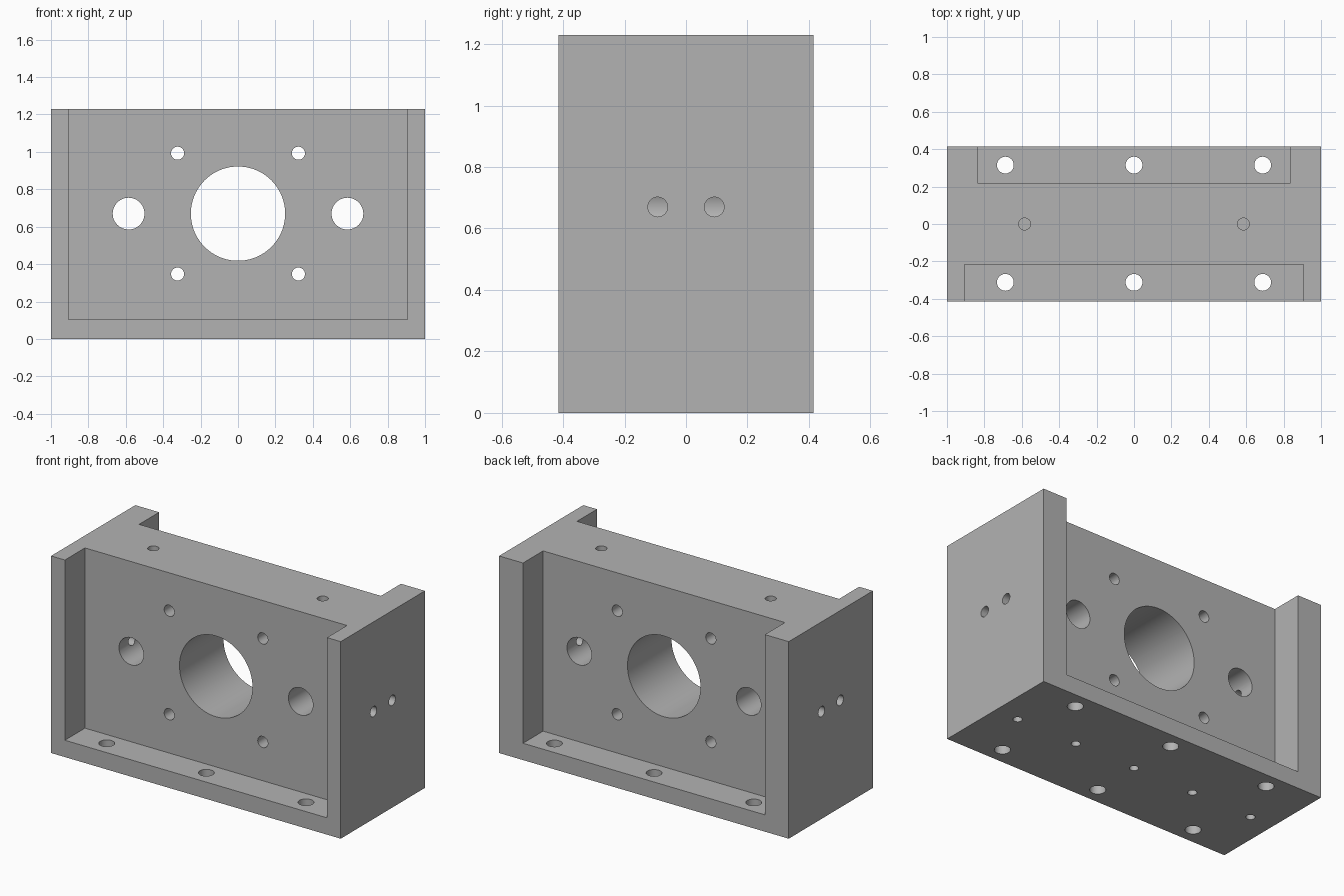
import bpy
import bmesh
import math
from mathutils import Matrix, Vector

cube = bpy.data.objects.get("Cube")
if cube:
    bpy.data.objects.remove(cube, do_unlink=True)

W, D, H = 1.0, 0.415, 1.23      # half width, half depth, height
WEB, FLOOR, MID = 0.217, 0.105, 0.67

steel = bpy.data.materials.new("plain grey metal")
steel.use_nodes = True
steel.diffuse_color = (0.45, 0.45, 0.45, 1)
steel.node_tree.nodes["Principled BSDF"].inputs["Base Color"].default_value = (0.45, 0.45, 0.45, 1)


def add_box(bm, lo, hi):
    lo, hi = Vector(lo), Vector(hi)
    scale = Matrix.Diagonal((*(hi - lo), 1))
    bmesh.ops.create_cube(bm, size=1, matrix=Matrix.Translation((lo + hi) / 2) @ scale)


def add_rod(bm, start, end, radius, segments=32):
    start, end = Vector(start), Vector(end)
    turn = (end - start).to_track_quat('Z', 'Y').to_matrix().to_4x4()
    bmesh.ops.create_cone(bm, cap_ends=True, segments=segments, radius1=radius,
                          radius2=radius, depth=(end - start).length,
                          matrix=Matrix.Translation((start + end) / 2) @ turn)


def finish(bm, name):
    mesh = bpy.data.meshes.new(name)
    bm.to_mesh(mesh)
    bm.free()
    mesh.materials.append(steel)
    obj = bpy.data.objects.new(name, mesh)
    bpy.context.collection.objects.link(obj)
    return obj


# Solid block
bm = bmesh.new()
add_box(bm, (-W, -D, 0), (W, D, H))
block = finish(bm, "mounting_block")

# Open-topped pockets, front one wider than the back one
pockets = bmesh.new()
add_box(pockets, (-0.905, -1, FLOOR), (0.905, -WEB, 2))
add_box(pockets, (-0.835, WEB, FLOOR), (0.835, 1, 2))

# Bores through the upright web
bores = bmesh.new()
add_rod(bores, (0, -0.35, MID), (0, 0.35, MID), 0.252, 96)
for sx in (-1, 1):
    add_rod(bores, (sx * 0.585, -0.35, MID), (sx * 0.585, 0.35, MID), 0.085, 48)
    for sz in (-1, 1):
        x, z = sx * 0.323, MID + sz * 0.323
        add_rod(bores, (x, -0.35, z), (x, 0.35, z), 0.035)

# Side holes that meet the smaller bores
side_holes = bmesh.new()
for sx in (-1, 1):
    for y in (-0.092, 0.092):
        add_rod(side_holes, (sx * 1.1, y, MID), (sx * 0.585, y, MID), 0.032)

# Vertical holes: floor bolts, blind holes underneath, blind holes on top
drillings = bmesh.new()
for x in (-0.688, 0, 0.688):
    for y in (-0.312, 0.315):
        add_rod(drillings, (x, y, -0.1), (x, y, 0.2), 0.045)
for x in (-0.84, -0.42, 0, 0.42, 0.84):
    add_rod(drillings, (x, 0, -0.1), (x, 0, 0.22), 0.026)
for x in (-0.585, 0.585):
    add_rod(drillings, (x, 0, 1.0), (x, 0, 1.4), 0.032)

# Cut the block
bpy.ops.object.select_all(action='DESELECT')
block.select_set(True)
bpy.context.view_layer.objects.active = block
for name, bm in (("pockets", pockets), ("bores", bores),
                 ("side_holes", side_holes), ("drillings", drillings)):
    cutter = finish(bm, name + "_cutter")
    cutter.hide_render = True
    mod = block.modifiers.new(name, 'BOOLEAN')
    mod.operation = 'DIFFERENCE'
    mod.solver = 'EXACT'
    mod.object = cutter
    bpy.ops.object.modifier_apply(modifier=mod.name)
    bpy.data.objects.remove(cutter, do_unlink=True)

bpy.ops.object.shade_smooth_by_angle(angle=math.radians(30))
